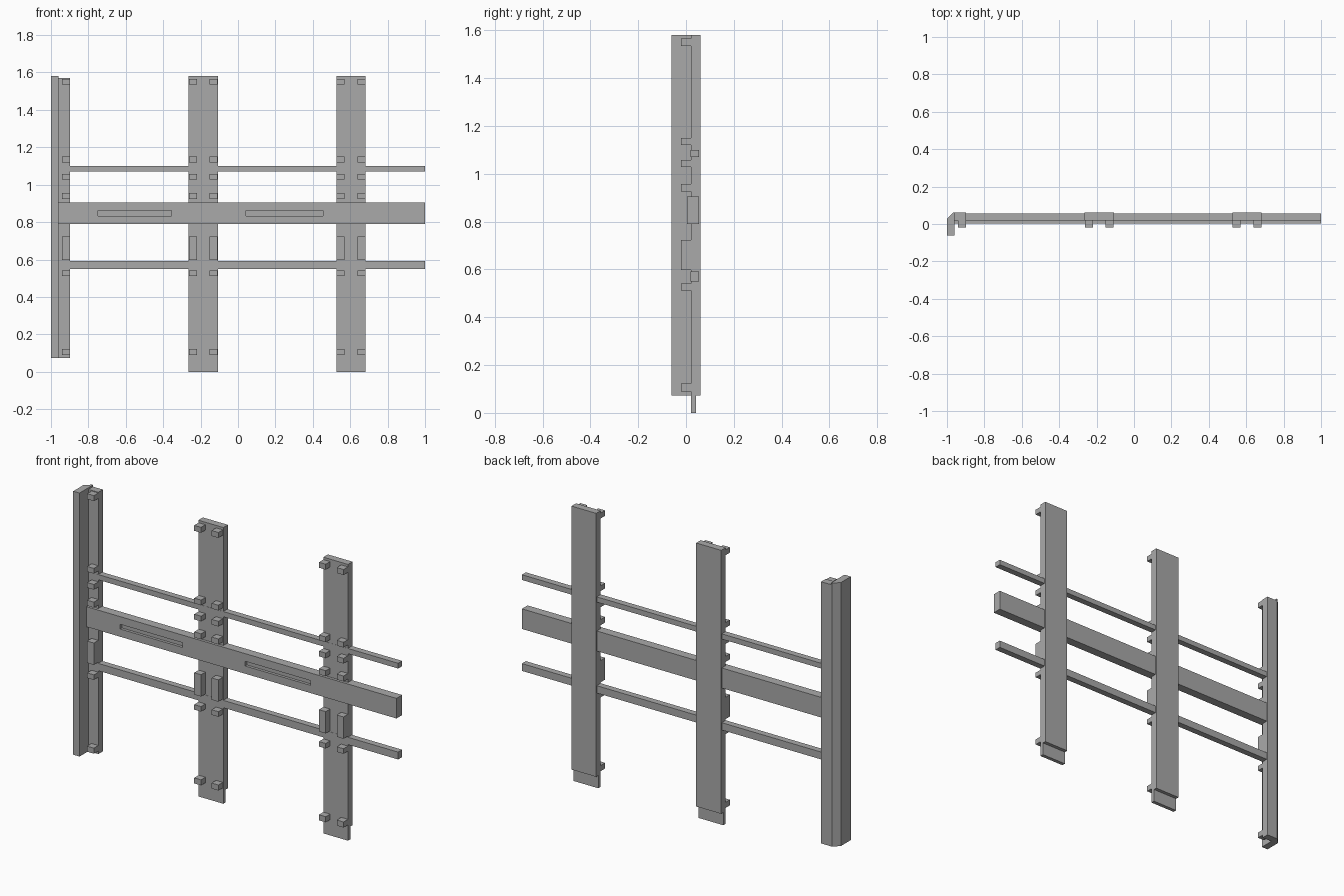
import bpy
import bmesh

cube = bpy.data.objects.get("Cube")
if cube:
    bpy.data.objects.remove(cube, do_unlink=True)

# One plain grey for the whole frame
grey = bpy.data.materials.new("plain grey")
grey.use_nodes = True
colour = (0.4, 0.4, 0.4, 1)
grey.diffuse_color = colour
grey.node_tree.nodes["Principled BSDF"].inputs["Base Color"].default_value = colour


def prism(name, outline, z0, z1):
    """Extrude an x-y outline from z0 up to z1."""
    bm = bmesh.new()
    base = bm.faces.new([bm.verts.new((x, y, z0)) for x, y in outline])
    top = bmesh.ops.extrude_face_region(bm, geom=[base])["geom"]
    verts = [g for g in top if isinstance(g, bmesh.types.BMVert)]
    bmesh.ops.translate(bm, verts=verts, vec=(0, 0, z1 - z0))
    bmesh.ops.recalc_face_normals(bm, faces=bm.faces)
    mesh = bpy.data.meshes.new(name)
    bm.to_mesh(mesh)
    bm.free()
    mesh.materials.append(grey)
    obj = bpy.data.objects.new(name, mesh)
    bpy.context.collection.objects.link(obj)
    return obj


def box(name, x, y, z):
    outline = [(x[0], y[0]), (x[1], y[0]), (x[1], y[1]), (x[0], y[1])]
    return prism(name, outline, *z)


TOP, BOTTOM = 1.58, 0.073
BACK, FACE = 0.061, 0.02

# Corner post: chamfered flange with a web beside it
prism("corner_flange",
      [(-1, -BACK), (-0.96, -BACK), (-0.96, BACK), (-0.967, BACK), (-1, 0.028)],
      BOTTOM, TOP)
box("corner_web", (-0.962, -0.898), (FACE, BACK), (BOTTOM, 1.57))

# Wide posts with a thin tongue at the foot
posts = {"middle": (-0.265, -0.107), "left": (0.526, 0.682)}
for side, span in posts.items():
    box(side + "_post", span, (FACE, BACK), (BOTTOM, TOP))
    box(side + "_post_tongue", span, (FACE, 0.041), (0, BOTTOM + 0.002))

# Thin horizontal rails
for name, z in (("upper_rail", (1.07, 1.1)), ("lower_rail", (0.55, 0.592))):
    box(name, (-0.91, 1), (FACE - 0.001, 0.055), z)

# Broad beam with two shallow grooves in its front
beam = box("broad_beam", (-0.961, 1), (0.004, 0.055), (0.79, 0.905))
for x in ((-0.748, -0.355), (0.043, 0.455)):
    cutter = box("groove_cutter", x, (-0.02, 0.02), (0.834, 0.861))
    cutter.hide_render = True
    mod = beam.modifiers.new("groove", 'BOOLEAN')
    mod.operation = 'DIFFERENCE'
    mod.solver = 'EXACT'
    mod.object = cutter
    bpy.context.view_layer.objects.active = beam
    bpy.ops.object.modifier_apply(modifier=mod.name)
    bpy.data.objects.remove(cutter, do_unlink=True)

# Columns of front pegs: short ones plus one tall block
heights = [(0.09, 0.122), (0.512, 0.541), (0.598, 0.723), (0.925, 0.957),
           (1.028, 1.058), (1.12, 1.15), (1.535, 1.566)]
for x in (-0.941, -0.263, -0.153, 0.526, 0.639):
    for z in heights:
        name = "tall_peg" if z[1] - z[0] > 0.1 else "short_peg"
        box(name, (x, x + 0.043), (-0.02, FACE + 0.005), z)
